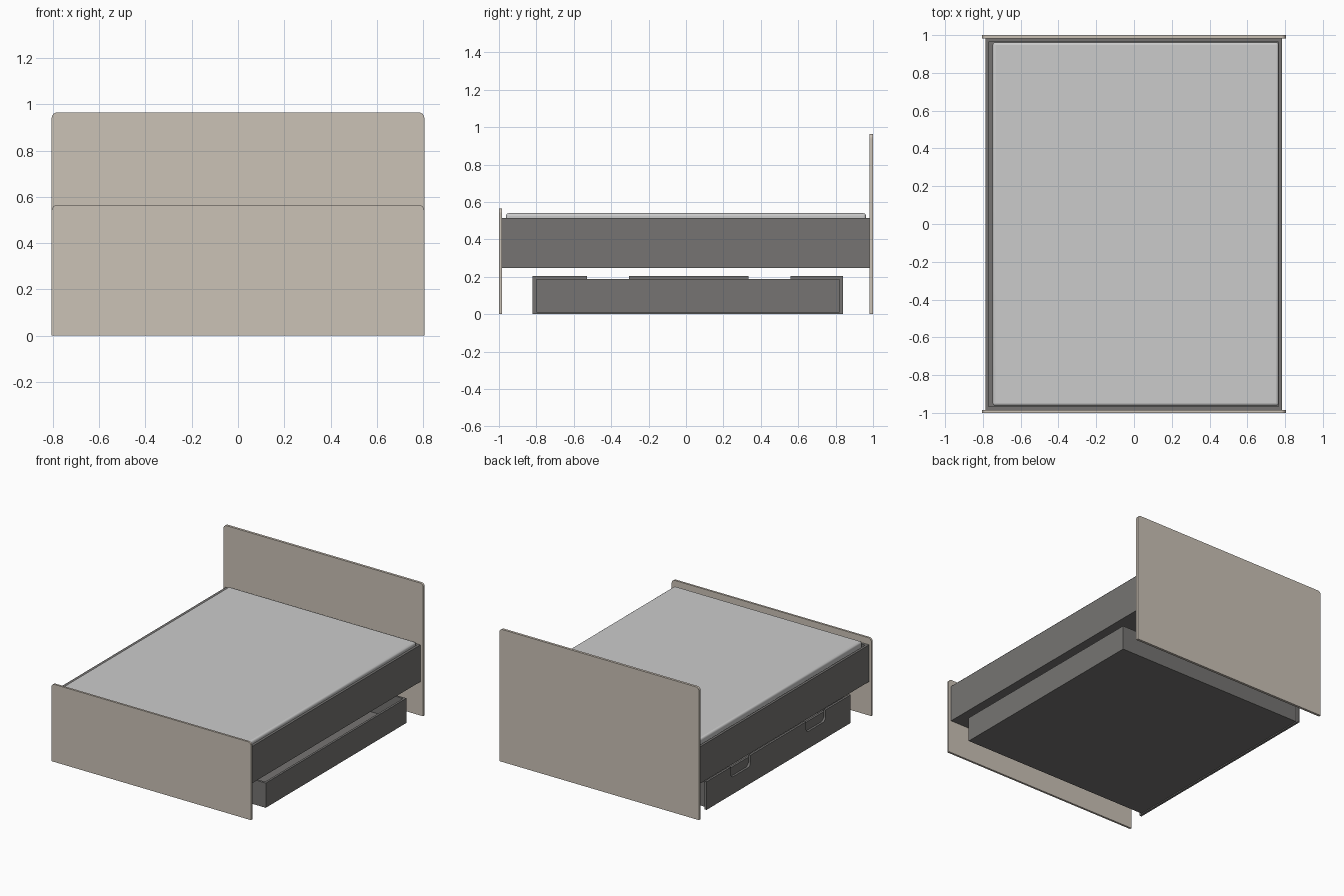
import bpy, bmesh, math

if "Cube" in bpy.data.objects:
    bpy.data.objects.remove(bpy.data.objects["Cube"])


def material(name, colour):
    m = bpy.data.materials.new(name)
    m.diffuse_color = (*colour, 1)
    m.use_nodes = True
    m.node_tree.nodes["Principled BSDF"].inputs["Base Color"].default_value = m.diffuse_color
    return m


BEIGE = material("beige_board", (0.60, 0.54, 0.47))
DARK = material("dark_grey", (0.18, 0.175, 0.17))


def finish(name, bm, mat=None):
    bmesh.ops.recalc_face_normals(bm, faces=bm.faces)
    mesh = bpy.data.meshes.new(name)
    bm.to_mesh(mesh)
    bm.free()
    ob = bpy.data.objects.new(name, mesh)
    bpy.context.collection.objects.link(ob)
    if mat:
        mesh.materials.append(mat)
    return ob


def add_box(bm, x, y, z):
    vs = bmesh.ops.create_cube(bm, size=1)["verts"]
    for v in vs:
        v.co = [(a + b) / 2 + c * (b - a) for (a, b), c in zip((x, y, z), v.co)]


def arc(cx, cz, r, a0, a1, n=6):
    return [(cx + r * math.cos(math.radians(a0 + (a1 - a0) * i / n)),
             cz + r * math.sin(math.radians(a0 + (a1 - a0) * i / n))) for i in range(n + 1)]


def extrude(name, points, vector, mat):
    bm = bmesh.new()
    face = bm.faces.new([bm.verts.new(p) for p in points])
    moved = bmesh.ops.extrude_face_region(bm, geom=[face], use_keep_orig=True)["geom"]
    bmesh.ops.translate(bm, vec=vector, verts=[g for g in moved if isinstance(g, bmesh.types.BMVert)])
    return finish(name, bm, mat)


def tray(name, x, y, z, wall, floor):
    # Open-topped box: base plus four walls
    bm = bmesh.new()
    x0, x1, y0, y1 = *x, *y
    add_box(bm, x, y, (z[0], z[0] + floor))
    zw = (z[0] + floor, z[1])
    add_box(bm, (x0, x0 + wall), y, zw)
    add_box(bm, (x1 - wall, x1), y, zw)
    add_box(bm, (x0 + wall, x1 - wall), (y0, y0 + wall), zw)
    add_box(bm, (x0 + wall, x1 - wall), (y1 - wall, y1), zw)
    return finish(name, bm, DARK)


# Headboard and footboard with rounded top corners
W, R = 0.805, 0.025
for name, y, thick, h in (("headboard", 0.982, 0.018, 0.965), ("footboard", -1.0, 0.015, 0.565)):
    outline = [(-W, 0), (W, 0)] + arc(W - R, h - R, R, 0, 90) + arc(-W + R, h - R, R, 90, 180)
    extrude(name, [(px, y, pz) for px, pz in outline], (0, thick, 0), BEIGE)

# Bed frame
tray("bed_frame", (-0.787, 0.784), (-0.985, 0.982), (0.247, 0.515), 0.018, 0.02)

# Mattress with softened edges
bm = bmesh.new()
add_box(bm, (-0.748, 0.766), (-0.962, 0.962), (0.267, 0.54))
mattress = finish("mattress", bm)
bev = mattress.modifiers.new("soft_edges", "BEVEL")
bev.width, bev.segments = 0.014, 4
bpy.context.view_layer.objects.active = mattress
mattress.select_set(True)
bpy.ops.object.shade_smooth_by_angle(angle=math.radians(40))

# Under-bed drawer box
tray("drawer_box", (-0.738, 0.784), (-0.80, 0.82), (0.008, 0.188), 0.016, 0.014)

# Drawer front with two rounded handle notches in its top edge
TOP, LOW, NR = 0.205, 0.125, 0.03
profile = [(-0.82, TOP), (-0.82, 0), (0.84, 0), (0.84, TOP)]
for a, b in ((0.335, 0.56), (-0.53, -0.305)):
    profile += [(b, TOP)] + arc(b - NR, LOW + NR, NR, 0, -90) + arc(a + NR, LOW + NR, NR, -90, -180) + [(a, TOP)]
extrude("drawer_front", [(-0.754, py, pz) for py, pz in profile], (0.016, 0, 0), DARK)
